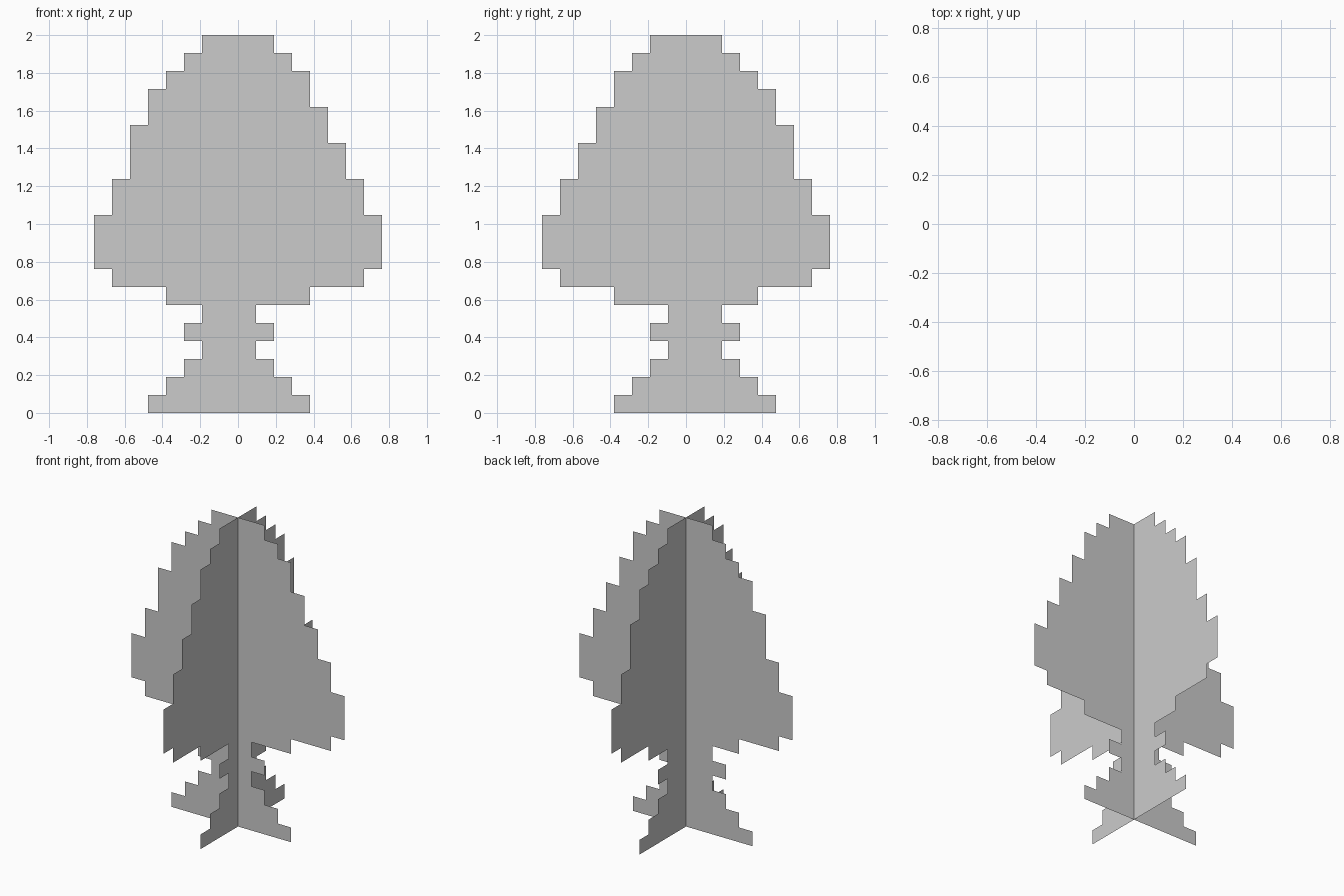
import bpy, math

if "Cube" in bpy.data.objects:
    bpy.data.objects.remove(bpy.data.objects["Cube"])

P = 2 / 21  # one pixel of the stepped outline

# (left, right, number of rows) in pixels, from the ground up
ROWS = [(-5, 4, 1), (-4, 3, 1), (-3, 2, 1), (-2, 1, 1), (-3, 2, 1), (-2, 1, 1),
        (-4, 4, 1), (-7, 7, 1), (-8, 8, 3), (-7, 7, 2), (-6, 6, 2), (-6, 5, 1),
        (-5, 5, 1), (-5, 4, 1), (-4, 4, 1), (-3, 3, 1), (-2, 2, 1)]


def stepped_outline():
    left, right, z = [], [], 0
    for a, b, n in ROWS:
        for side, x in ((left, a), (right, b)):
            # extend a straight edge instead of adding a redundant corner
            if side and side[-1][0] == x:
                side[-1] = (x, z + n)
            else:
                side += [(x, z), (x, z + n)]
        z += n
    return [(x * P, 0, h * P) for x, h in right + left[::-1]]


def flat_card(name, turn):
    pts = stepped_outline()
    mesh = bpy.data.meshes.new(name)
    mesh.from_pydata(pts, [], [range(len(pts))])
    obj = bpy.data.objects.new(name, mesh)
    obj.rotation_euler.z = turn
    bpy.context.collection.objects.link(obj)


# Two crossed cut-out cards form the plant
flat_card("plant_card_front", 0)
flat_card("plant_card_side", math.radians(-90))
